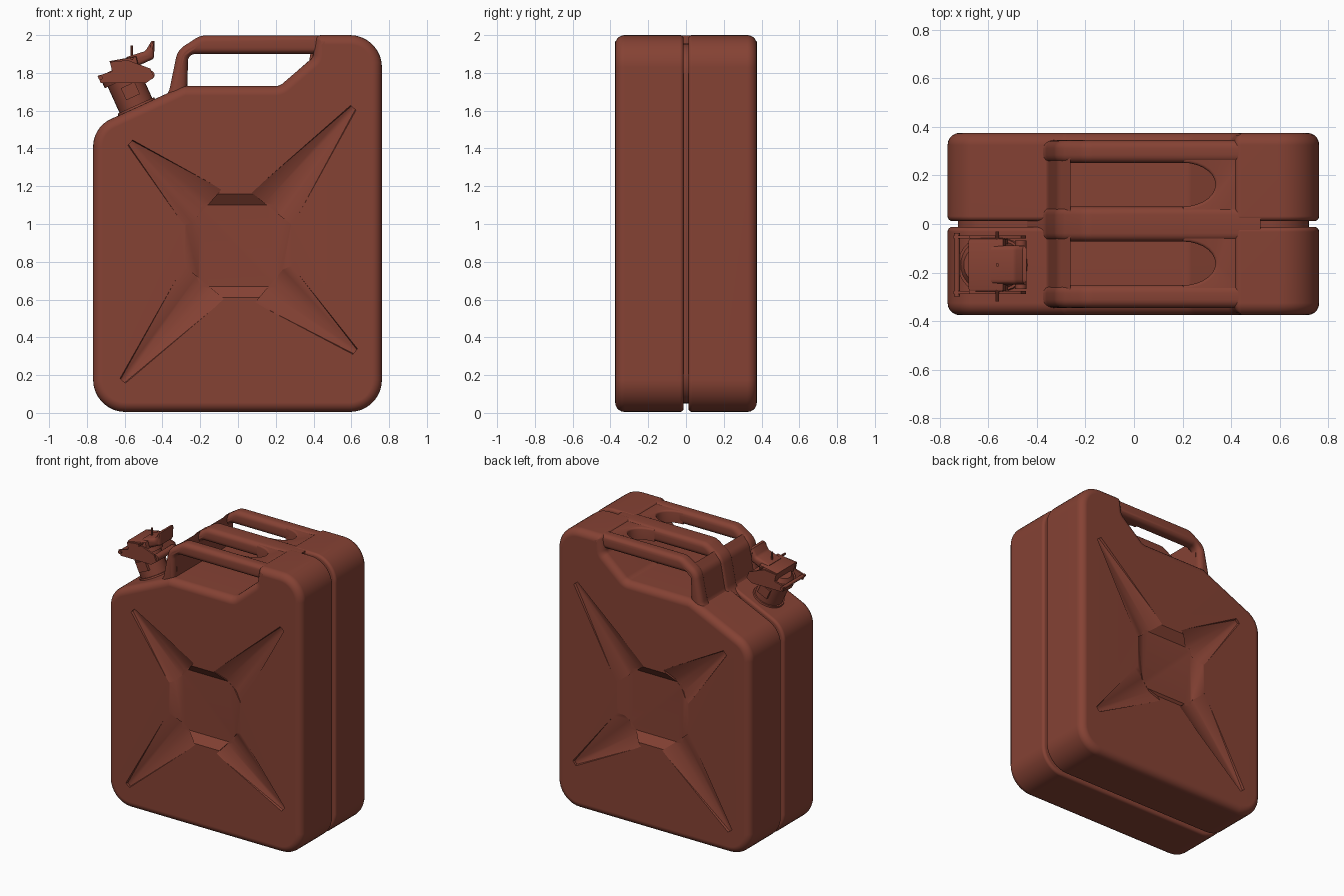
import bpy, bmesh, math
from mathutils import Matrix, Vector

if "Cube" in bpy.data.objects:
    bpy.data.objects.remove(bpy.data.objects["Cube"])

paint = bpy.data.materials.new("rust red paint")
paint.diffuse_color = (0.235, 0.054, 0.034, 1)
paint.use_nodes = True
paint.node_tree.nodes["Principled BSDF"].inputs["Base Color"].default_value = paint.diffuse_color


def finish(name, bm, matrix=None, smooth=35):
    bmesh.ops.recalc_face_normals(bm, faces=bm.faces)
    if matrix:
        bm.transform(matrix)
    me = bpy.data.meshes.new(name)
    bm.to_mesh(me)
    bm.free()
    me.materials.append(paint)
    ob = bpy.data.objects.new(name, me)
    bpy.context.collection.objects.link(ob)
    shade(ob, smooth)
    return ob


def shade(ob, angle=35):
    bpy.ops.object.select_all(action='DESELECT')
    ob.select_set(True)
    bpy.context.view_layer.objects.active = ob
    bpy.ops.object.shade_smooth_by_angle(angle=math.radians(angle))


def fillet(points, seg=9):
    """Round the corners of (x, z, radius) points."""
    out = []
    for i, (x, z, r) in enumerate(points):
        p = Vector((x, z))
        if r == 0:
            out.append(p)
            continue
        a = (Vector(points[i - 1][:2]) - p).normalized()
        b = (Vector(points[(i + 1) % len(points)][:2]) - p).normalized()
        half = a.angle(b) / 2
        c = p + (a + b).normalized() * (r / math.sin(half))
        s, e = p + a * (r / math.tan(half)) - c, p + b * (r / math.tan(half)) - c
        sweep = math.pi - 2 * half
        for k in range(seg + 1):
            t = k / seg
            out.append(c + (s * math.sin((1 - t) * sweep) + e * math.sin(t * sweep)) / math.sin(sweep))
    return out


def extrude(name, pts, y0, y1, bevel0=0, bevel1=0, matrix=None, seg=5):
    """Prism of an x-z outline between y0 and y1 with rounded rims."""
    bm = bmesh.new()
    f = bm.faces.new([bm.verts.new((p[0], y0, p[1])) for p in pts])
    g = bmesh.ops.extrude_face_region(bm, geom=[f])
    for v in g['geom']:
        if isinstance(v, bmesh.types.BMVert):
            v.co.y = y1
    bmesh.ops.recalc_face_normals(bm, faces=bm.faces)
    for y, w in ((y0, bevel0), (y1, bevel1)):
        if w:
            rim = [e for e in bm.edges if all(abs(v.co.y - y) < 1e-5 for v in e.verts)]
            bmesh.ops.bevel(bm, geom=rim, offset=w, segments=seg, profile=0.5, affect='EDGES')
    return finish(name, bm, matrix)


def hull(name, pts):
    bm = bmesh.new()
    for p in pts:
        bm.verts.new(p)
    bmesh.ops.convex_hull(bm, input=bm.verts)
    return finish(name, bm)


def cylinder(name, r, p, q, matrix=None, r2=None, seg=28):
    p, q = Vector(p), Vector(q)
    bm = bmesh.new()
    m = Matrix.Translation((p + q) / 2) @ (q - p).to_track_quat('Z', 'Y').to_matrix().to_4x4()
    bmesh.ops.create_cone(bm, cap_ends=True, segments=seg, radius1=r, radius2=r2 or r,
                          depth=(q - p).length, matrix=m)
    return finish(name, bm, matrix)


# Can body: one pressed half, mirrored
outline = fillet([(-0.767, 0.005, 0.17), (0.762, 0.005, 0.17), (0.762, 2.0, 0.17), (0.415, 2.0, 0.03),
                  (0.395, 1.88, 0.04), (0.22, 1.73, 0.06), (-0.29, 1.73, 0.06), (-0.767, 1.513, 0.16)])
body = extrude("can_body", outline, -0.375, -0.012, 0.05, 0.02)

# Pressed centre panel and the four diagonal channels
FACE, DEEP = -0.375, -0.331
cutters = [hull("panel_cutter",
                [(x * k, y, 0.885 + z * k2) for x in (-0.2, 0.2) for z in (-0.215, 0.215)
                 for y, k, k2 in ((DEEP, 1, 1), (FACE - 0.02, 1.6, 1.4))])]
for px, pz, qx, qz in ((-0.57, 1.43, -0.18, 1.08), (0.61, 1.615, 0.18, 1.08),
                       (0.62, 0.325, 0.18, 0.69), (-0.61, 0.17, -0.18, 0.69)):
    d = Vector((qx - px, qz - pz)).normalized()
    n = Vector((-d.y, d.x))
    pts = []
    for x, z, w_top, w_low, low in ((px, pz, 0.02, 0.014, FACE + 0.016), (qx, qz, 0.14, 0.05, DEEP + 0.001)):
        for s in (-1, 1):
            pts.append((x + s * n.x * w_top, FACE - 0.002, z + s * n.y * w_top))
            pts.append((x + s * n.x * w_low, low, z + s * n.y * w_low))
    cutters.append(hull("channel_cutter", pts))
bpy.context.view_layer.objects.active = body
for c in cutters:
    m = body.modifiers.new("cut", 'BOOLEAN')
    m.object, m.operation, m.solver = c, 'DIFFERENCE', 'EXACT'
    bpy.context.view_layer.objects.active = body
    bpy.ops.object.modifier_apply(modifier=m.name)
    bpy.data.objects.remove(c)
shade(body, 35)
body.modifiers.new("mirror", 'MIRROR').use_axis = (False, True, False)
body.modifiers.new("normals", 'WEIGHTED_NORMAL').keep_sharp = True

# Seam core between the halves, and the closed seam under the handle
extrude("seam_core", [(p.x * 0.945, 1 + (p.y - 1) * 0.955) for p in outline], -0.04, 0.04)
extrude("seam_filler", [(-0.36, 1.55), (-0.36, 1.697), (-0.29, 1.728), (0.22, 1.728), (0.393, 1.88),
                        (0.41, 1.99), (0.5, 1.99), (0.5, 1.55)], -0.06, 0.06)

# Three handle bars
bar = fillet([(-0.46, 1.60, 0), (-0.365, 1.70, 0.08), (-0.32, 1.92, 0.10), (-0.20, 1.998, 0.10),
              (0.52, 1.998, 0), (0.52, 1.9, 0), (-0.265, 1.9, 0.04), (-0.272, 1.60, 0)], 6)
for name, a, b in (("front_handle_bar", -0.345, -0.25), ("middle_handle_bar", -0.072, 0.072),
                   ("back_handle_bar", 0.25, 0.345)):
    extrude(name, bar, a, b, 0.034, 0.034)

# Wall joining the handle legs
extrude("handle_end_wall", fillet([(-0.42, 1.60, 0), (-0.352, 1.71, 0.06), (-0.315, 1.90, 0.08),
                                   (-0.262, 1.955, 0.0), (-0.272, 1.60, 0)], 6), -0.31, 0.31)

# Top plate closing the slots with round ends
edge = [(0.5, -0.325), (0.5, 0.325), (0.2, 0.325)]
for c in (0.162, -0.162):
    for k in range(15):
        t = math.pi * k / 14
        edge.append((0.2 + 0.135 * math.sin(t), c + 0.09 * math.cos(t)))
edge.append((0.2, -0.325))
extrude("handle_plate", [(x, -y) for x, y in edge], 1.905, 1.99, 0, 0.012,
        Matrix(((1, 0, 0, 0), (0, 0, 1, 0), (0, 1, 0, 0), (0, 0, 0, 1))), 3)

# Spout, in a frame tilted with the shoulder
S = Matrix.Translation((-0.535, -0.168, 1.615)) @ Matrix.Rotation(math.radians(-24.4), 4, 'Y')
cylinder("spout_base_ring", 0.115, (0, 0, -0.03), (0, 0, 0.014), S, 0.105)
cylinder("spout_neck", 0.095, (0, 0, -0.04), (0, 0, 0.19), S)
cylinder("spout_lid", 0.112, (0, 0, 0.165), (0, 0, 0.21), S)
cylinder("lid_dome", 0.10, (0, 0, 0.21), (0, 0, 0.235), S, 0.075)
for s in (-1, 1):
    extrude("neck_clip", [(-0.035, 0.06), (0.045, 0.06), (0.045, 0.13), (-0.035, 0.13)],
            s * 0.085, s * 0.105, 0, 0, S)
    # Lever side arms
    extrude("lever_arm", [(-0.12, 0.20), (0.10, 0.10), (0.15, 0.11), (0.15, 0.16), (0.06, 0.25),
                          (-0.03, 0.28), (-0.04, 0.23), (-0.12, 0.24)], s * 0.108, s * 0.12, 0, 0, S)
# Lever plate and thumb tab
extrude("lever_plate", [(-0.04, 0.215), (0.10, 0.20), (0.11, 0.25), (-0.03, 0.285)], -0.11, 0.11, 0.01, 0.01, S, 2)
extrude("thumb_tab", fillet([(0.06, 0.20, 0), (0.19, 0.20, 0.02), (0.232, 0.285, 0), (0.215, 0.29, 0),
                             (0.165, 0.255, 0.03), (0.06, 0.268, 0)], 5), -0.08, 0.08, 0.02, 0.02, S, 3)
# Hinge, pins and latch spike
cylinder("hinge_pin", 0.024, (0.135, -0.10, 0.13), (0.135, 0.10, 0.13), S, seg=16)
cylinder("front_pin", 0.012, (-0.11, -0.13, 0.225), (-0.11, 0.13, 0.225), S, seg=12)
cylinder("cross_pin", 0.008, (-0.562, -0.318, 1.875), (-0.562, -0.03, 1.875), seg=10)
cylinder("latch_spike", 0.007, (-0.562, -0.168, 1.84), (-0.562, -0.168, 1.945), seg=10)
